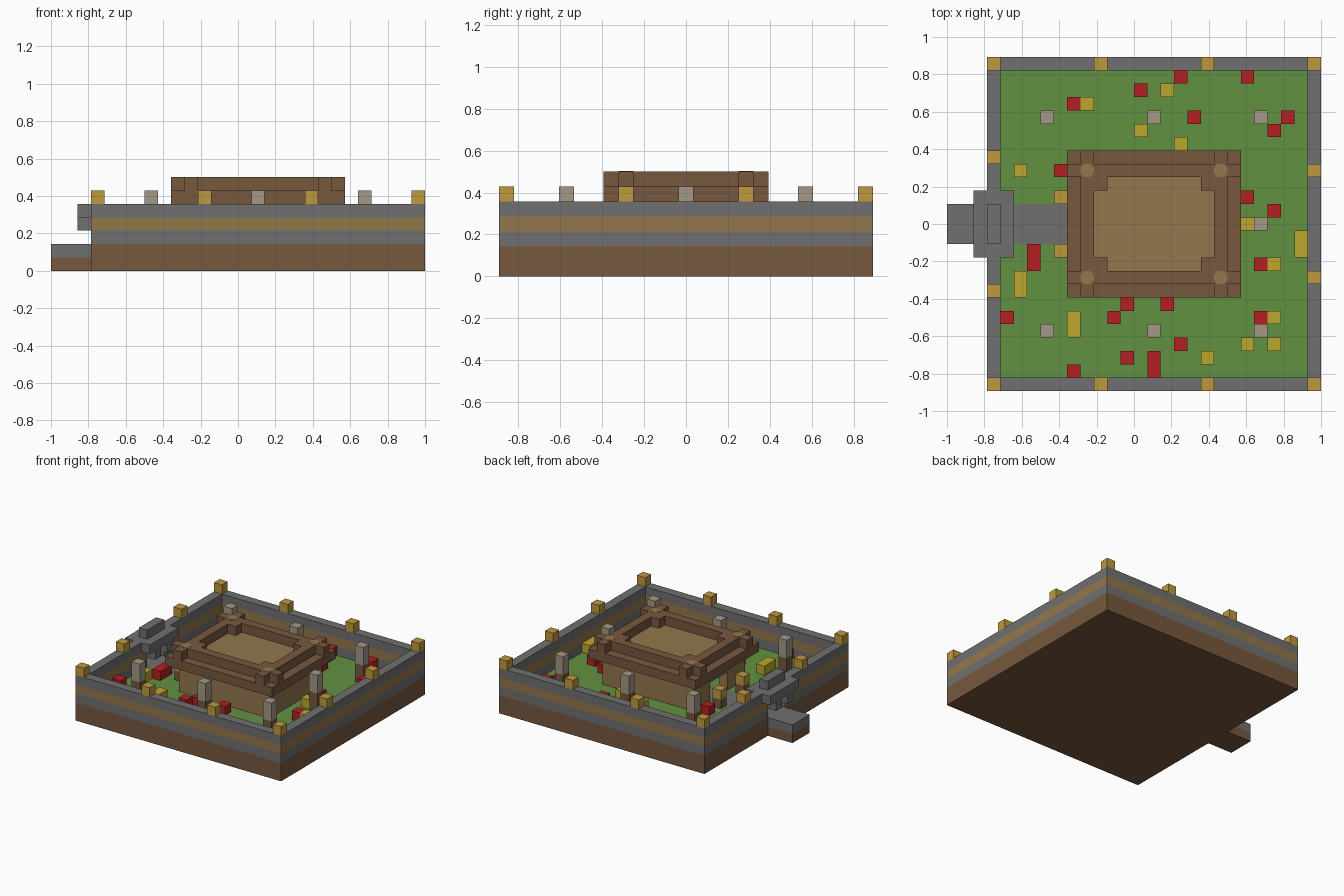
import bpy
import bmesh
from mathutils import Vector

cube = bpy.data.objects.get("Cube")
if cube:
    bpy.data.objects.remove(cube)

UNIT = 1 / 14                        # one block
ORIGIN = Vector((-1, -12.5 * UNIT, 0))


def linear(c):
    c /= 255
    return c / 12.92 if c <= 0.04045 else ((c + 0.055) / 1.055) ** 2.4


def material(name, *rgb):
    colour = [linear(c) for c in rgb] + [1]
    mat = bpy.data.materials.new(name)
    mat.diffuse_color = colour
    mat.use_nodes = True
    bsdf = mat.node_tree.nodes["Principled BSDF"]
    bsdf.inputs["Base Color"].default_value = colour
    bsdf.inputs["Roughness"].default_value = 0.9
    return mat


brown = material("earth brown", 119, 88, 62)
stone = material("grey stone", 112, 112, 112)
tan = material("tan plank", 146, 119, 77)
green = material("grass green", 97, 145, 65)
gold = material("lamp gold", 190, 152, 62)
red = material("flower red", 180, 32, 36)
yellow = material("flower yellow", 188, 168, 46)
pale = material("pale stone", 164, 153, 135)


def part(name, mat, boxes):
    """One object from boxes given as (low corner, high corner) in block units."""
    bm = bmesh.new()
    for low, high in boxes:
        low, high = Vector(low), Vector(high)
        verts = bmesh.ops.create_cube(bm, size=1)["verts"]
        for v in verts:
            unit = v.co + Vector((0.5, 0.5, 0.5))
            v.co = ORIGIN + UNIT * (low + unit * (high - low))
    mesh = bpy.data.meshes.new(name)
    bm.to_mesh(mesh)
    bm.free()
    mesh.materials.append(mat)
    obj = bpy.data.objects.new(name, mesh)
    bpy.context.collection.objects.link(obj)
    return obj


def block(i, j, k, length=1, height=1):
    return (i, j, k), (i + 1, j + length, k + height)


def ring(i0, j0, i1, j1, k0, k1, gap=None):
    """Four walls one block thick, with an optional gap in the west wall."""
    walls = [((i0, j0, k0), (i1, j0 + 1, k1)),
             ((i0, j1 - 1, k0), (i1, j1, k1)),
             ((i1 - 1, j0 + 1, k0), (i1, j1 - 1, k1))]
    a, b = gap or (j1 - 1, j1 - 1)
    for lo, hi in ((j0 + 1, a), (b, j1 - 1)):
        if hi > lo:
            walls.append(((i0, lo, k0), (i0 + 1, hi, k1)))
    return walls


OUTER = (3, 0, 28, 25)
HOUSE = (10, 8, 21, 17)
DOOR = (11, 14)

# Ground, path and outer wall bands
part("earth_base", brown, [((3, 0, 0), (28, 25, 1)), ((0, 11, 0), (3, 14, 1))]
     + ring(*OUTER, 1, 2, DOOR))
part("lawn", green, [((4, 1, 1), (27, 11, 2)), ((4, 14, 1), (27, 24, 2)),
                     ((21, 11, 1), (27, 14, 2))])
part("path", stone, [((0, 11, 1), (21, 14, 2))])
part("wall_lower_band", stone, ring(*OUTER, 2, 3, DOOR))
part("wall_middle_band", tan, ring(*OUTER, 3, 4, DOOR))
part("wall_top_band", stone, ring(*OUTER, 4, 5, (10, 15)))

# Gate with stepped arch and raised crest
part("gate_arch", stone, [((2, 10, 4), (5, 15, 5)), ((3, 11, 5), (4, 14, 6)),
                          ((2, 11, 3), (5, 12, 4)), ((2, 13, 3), (5, 14, 4))])

# House walls, ceiling and roof frame
part("house_walls", tan, ring(*HOUSE, 2, 4, DOOR) + ring(*HOUSE, 4, 5))
part("roof_deck", tan, [((10, 8, 5), (21, 17, 6))])
part("roof_lower_beam", brown, ring(9, 7, 22, 18, 5, 6))
part("roof_upper_beam", brown, ring(*HOUSE, 6, 7))
corners = []
for i, di in ((10, 1), (20, -1)):
    for j, dj in ((8, 1), (16, -1)):
        corners += [block(i - di, j, 6), block(i, j - dj, 6),
                    block(i + di, j + dj, 6)]
        # Eight-sided log end on each roof corner
        bpy.ops.mesh.primitive_cylinder_add(
            vertices=8, radius=0.54 * UNIT, depth=0.004,
            location=ORIGIN + UNIT * Vector((i + 0.5, j + 0.5, 7)),
            rotation=(0, 0, 0.3927))
        cap = bpy.context.object
        cap.name = "roof_log_end"
        cap.data.materials.append(tan)
part("roof_corner_logs", brown, corners)

# Lamps on the wall and beside the house door
lamps = [block(i, j, 5) for i in (3, 11, 19, 27) for j in (0, 24)]
lamps += [block(3, j, 5) for j in (7, 17)] + [block(27, j, 5) for j in (8, 16)]
part("wall_lamps", gold, lamps)
part("door_lamps", gold, [block(8, j, 3) for j in (10, 14)])
part("door_lamp_posts", brown, [block(8, j, 2) for j in (10, 14)])

# Garden pillars
pillars = [(i, j) for i in (7, 15, 23) for j in (4, 20)] + [(23, 12)]
part("pillar_feet", brown, [block(i, j, 2, height=2) for i, j in pillars])
part("pillar_tops", pale, [block(i, j, 4, height=2) for i, j in pillars])

# Flowers: column, row and optional length
red_spots = [(14, 22), (17, 23), (22, 23), (9, 21), (18, 20), (25, 20), (24, 19),
             (8, 16), (22, 14), (24, 13), (6, 9, 2), (23, 9), (13, 6), (16, 6),
             (12, 5), (4, 5), (23, 5), (17, 3), (13, 2), (15, 1, 2), (9, 1)]
yellow_spots = [(16, 22), (10, 21), (14, 19), (17, 18), (5, 16), (22, 12),
                (26, 10, 2), (24, 9), (5, 7, 2), (9, 4, 2), (24, 5), (22, 3),
                (24, 3), (19, 2)]
for name, mat, spots in (("red_flowers", red, red_spots),
                         ("yellow_flowers", yellow, yellow_spots)):
    part(name, mat, [block(i, j, 2, *rest) for i, j, *rest in spots])
